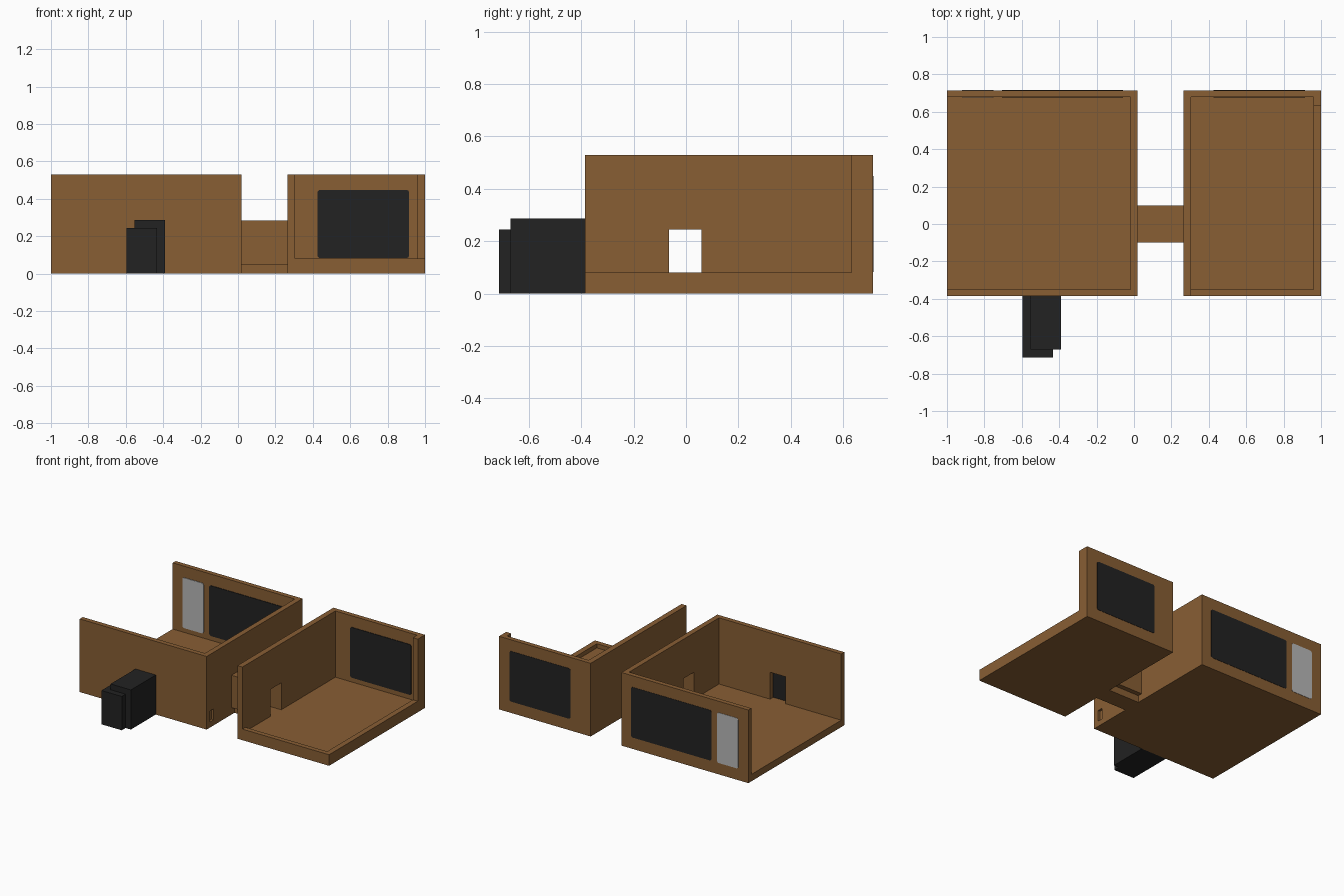
import bpy, bmesh, math

if "Cube" in bpy.data.objects:
    bpy.data.objects.remove(bpy.data.objects["Cube"])


def material(name, rgb):
    m = bpy.data.materials.new(name)
    m.diffuse_color = (*rgb, 1)
    m.use_nodes = True
    m.node_tree.nodes["Principled BSDF"].inputs["Base Color"].default_value = m.diffuse_color
    return m


WOOD = material("brown wood", (0.246, 0.112, 0.034))
BLACK = material("black", (0.016, 0.016, 0.016))
GLASS = material("pale grey glass", (0.48, 0.48, 0.48))


def finish(name, bm, mat):
    bmesh.ops.recalc_face_normals(bm, faces=bm.faces)
    me = bpy.data.meshes.new(name)
    bm.to_mesh(me)
    bm.free()
    me.materials.append(mat)
    ob = bpy.data.objects.new(name, me)
    bpy.context.collection.objects.link(ob)
    return ob


def box(name, x, y, z, mat=WOOD):
    """Box from (min, max) pairs."""
    bm = bmesh.new()
    bmesh.ops.create_cube(bm, size=1)
    for v in bm.verts:
        v.co = [r[0] if c < 0 else r[1] for c, r in zip(v.co, (x, y, z))]
    return finish(name, bm, mat)


def carve(ob, *cuts):
    """Cut box-shaped openings out of an object."""
    for c in cuts:
        cutter = box("cutter", *c)
        cutter.hide_render = True
        mod = ob.modifiers.new("cut", 'BOOLEAN')
        mod.operation = 'DIFFERENCE'
        mod.solver = 'EXACT'
        mod.object = cutter
        bpy.context.view_layer.objects.active = ob
        bpy.ops.object.modifier_apply(modifier=mod.name)
        bpy.data.objects.remove(cutter)


def pane(name, x, z, mat, r=0.015):
    """Thin round-cornered plates on both faces of the back wall."""
    pts = []
    for i, (cx, cz) in enumerate([(x[1]-r, z[1]-r), (x[0]+r, z[1]-r),
                                  (x[0]+r, z[0]+r), (x[1]-r, z[0]+r)]):
        for k in range(5):
            a = math.radians(90*i + 22.5*k)
            pts.append((cx + r*math.cos(a), cz + r*math.sin(a)))
    for side, y in (("outer", 0.710), ("inner", 0.676)):
        bm = bmesh.new()
        f = bm.faces.new([bm.verts.new((px, y, pz)) for px, pz in pts])
        ext = bmesh.ops.extrude_face_region(bm, geom=[f])
        for v in ext["geom"]:
            if isinstance(v, bmesh.types.BMVert):
                v.co.y += 0.006
        finish(f"{name}_{side}", bm, mat)


Y0, Y1, H = -0.385, 0.714, 0.53      # room depth and height
FLOOR, RIM, TOP = 0.05, 0.08, 0.7
INNER_Y = (-0.35, 0.68)
DOOR_Y, DOOR_Z = (-0.065, 0.06), (FLOOR, 0.245)

# left room: open roof and left side, two doorways, small slot
left = box("left_room", (-1, 0.018), (Y0, Y1), (0, H))
carve(left,
      ((-1.1, -0.02), INNER_Y, (FLOOR, TOP)),
      ((-0.1, 0.1), DOOR_Y, DOOR_Z),
      ((-0.555, -0.43), (-0.5, -0.3), DOOR_Z),
      ((0.0, 0.1), (-0.345, -0.305), (0.04, 0.12)))

# right room: open roof, low rim on front and right, corner stub
right = box("right_room", (0.265, 1), (Y0, Y1), (0, H))
carve(right,
      ((0.305, 0.96), INNER_Y, (FLOOR, TOP)),
      ((0.305, 1.1), (-0.5, -0.3), (RIM, TOP)),
      ((0.93, 1.1), (-0.5, 0.632), (RIM, TOP)),
      ((0.2, 0.35), DOOR_Y, DOOR_Z))

# covered passage between the rooms
tunnel = box("passage", (0.018, 0.265), (-0.1, 0.1), (FLOOR, 0.285))
carve(tunnel, ((-0.1, 0.4), DOOR_Y, (0, 0.245)))
box("passage_floor", (0.018, 0.265), (-0.066, 0.066), (0, FLOOR))

# black entry porch of two offset boxes
box("porch_tall", (-0.553, -0.39), (-0.67, Y0), (0, 0.287), BLACK)
box("porch_low", (-0.595, -0.432), (-0.714, Y0), (0, 0.245), BLACK)

# back wall panes
pane("right_window", (0.425, 0.915), (0.083, 0.448), BLACK)
pane("left_window", (-0.705, -0.06), (0.083, 0.448), BLACK)
pane("glass_door", (-0.92, -0.75), (0.083, 0.448), GLASS)
